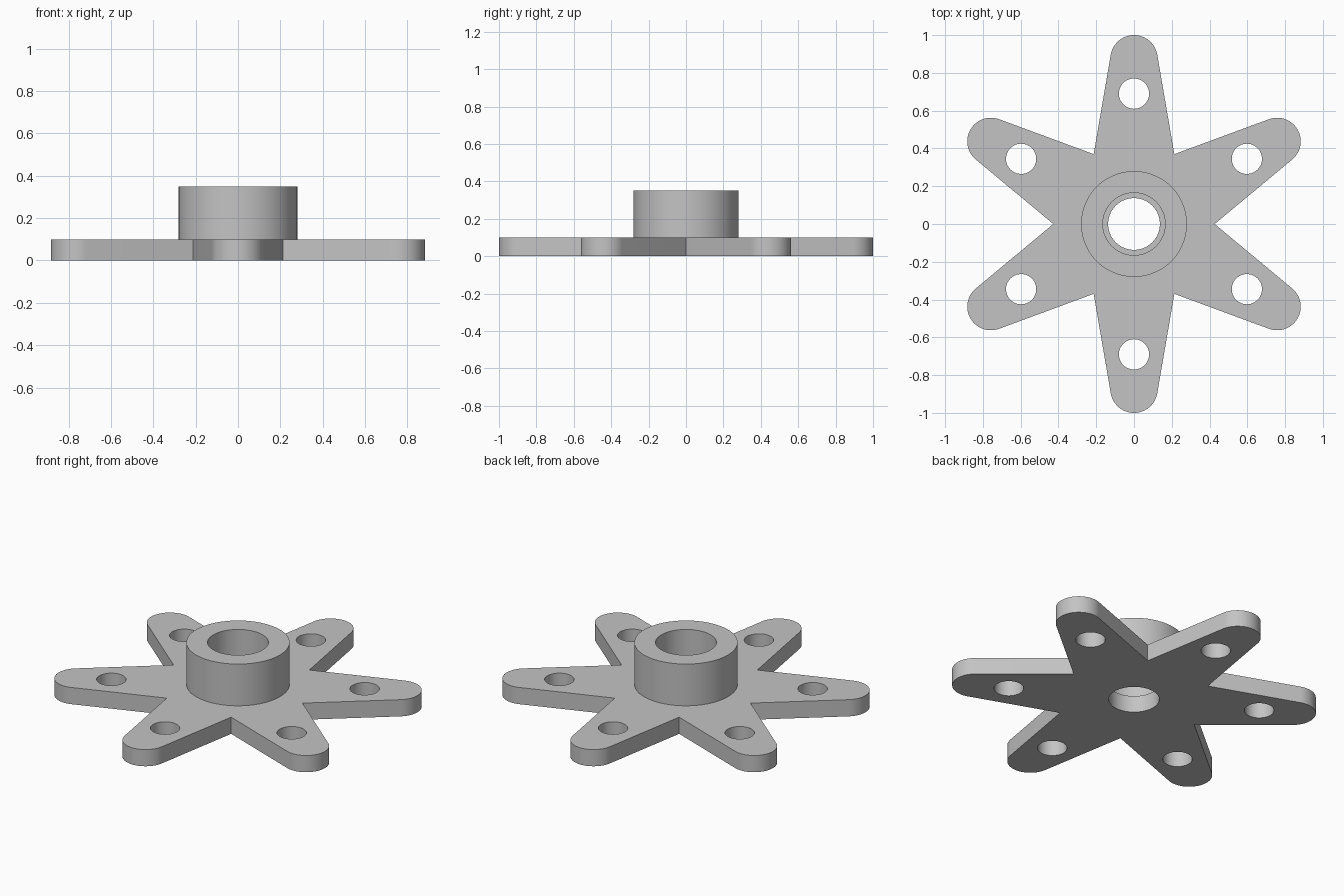
import bpy
import bmesh
from math import sin, cos, pi, atan2, asin, hypot
from mathutils import Vector, Matrix

cube = bpy.data.objects.get("Cube")
if cube:
    bpy.data.objects.remove(cube, do_unlink=True)

ARMS = 6
PLATE_H, HUB_TOP = 0.10, 0.35
TIP_R, TIP_Y = 0.125, 0.875      # rounded arm ends
NOTCH_R = 0.427                  # inner corners between arms
HOLE_R, HOLE_Y = 0.08, 0.69
HUB_R, HUB_BORE, PLATE_BORE = 0.28, 0.165, 0.137

grey = bpy.data.materials.new("plain grey")
grey.use_nodes = True
colour = (0.55, 0.55, 0.55, 1)
grey.diffuse_color = colour
grey.node_tree.nodes["Principled BSDF"].inputs["Base Color"].default_value = colour


def circle(radius, centre=(0, 0), n=64):
    return [Vector((centre[0] + radius * cos(2 * pi * i / n),
                    centre[1] + radius * sin(2 * pi * i / n))) for i in range(n)]


def extruded(name, loops, z0, z1):
    """Fill closed outlines (inner ones become holes) and extrude them."""
    curve = bpy.data.curves.new(name + "_outline", "CURVE")
    curve.dimensions = "2D"
    curve.fill_mode = "BOTH"
    curve.extrude = (z1 - z0) / 2
    for loop in loops:
        spline = curve.splines.new("POLY")
        spline.points.add(len(loop) - 1)
        for point, co in zip(spline.points, loop):
            point.co = (co.x, co.y, 0, 1)
        spline.use_cyclic_u = True
    helper = bpy.data.objects.new(name + "_outline", curve)
    bpy.context.collection.objects.link(helper)
    graph = bpy.context.evaluated_depsgraph_get()
    mesh = bpy.data.meshes.new_from_object(helper.evaluated_get(graph))
    bpy.data.objects.remove(helper, do_unlink=True)

    # Weld the walls to the caps and rest the part at its height
    bm = bmesh.new()
    bm.from_mesh(mesh)
    bmesh.ops.remove_doubles(bm, verts=bm.verts, dist=0.0002)
    bmesh.ops.translate(bm, verts=bm.verts, vec=(0, 0, (z0 + z1) / 2))
    bmesh.ops.recalc_face_normals(bm, faces=bm.faces)
    bm.to_mesh(mesh)
    bm.free()
    mesh.name = name
    mesh.materials.clear()
    mesh.materials.append(grey)
    obj = bpy.data.objects.new(name, mesh)
    bpy.context.collection.objects.link(obj)
    bpy.ops.object.select_all(action="DESELECT")
    obj.select_set(True)
    bpy.context.view_layer.objects.active = obj
    bpy.ops.object.shade_smooth_by_angle(angle=pi / 6)
    return obj


# One arm: notch corner, then a tip arc tangent to the tapering sides
corner = Vector((NOTCH_R * sin(pi / ARMS), NOTCH_R * cos(pi / ARMS)))
run, rise = corner.x, TIP_Y - corner.y
tilt = atan2(run, rise) - asin(TIP_R / hypot(run, rise))
steps = 28
arm = [corner]
for i in range(steps + 1):
    a = tilt + (pi - 2 * tilt) * i / steps
    arm.append(Vector((TIP_R * cos(a), TIP_Y + TIP_R * sin(a))))

# Star plate with bolt holes and a centre bore
star, holes = [], []
for k in range(ARMS):
    turn = Matrix.Rotation(2 * pi * k / ARMS, 2)
    star += [turn @ p for p in arm]
    holes.append(circle(HOLE_R, turn @ Vector((0, HOLE_Y)), 48))
extruded("star_plate", [star, circle(PLATE_BORE)] + holes, 0, PLATE_H)

# Raised hub with a wider bore
extruded("hub", [circle(HUB_R, n=96), circle(HUB_BORE)], PLATE_H, HUB_TOP)
